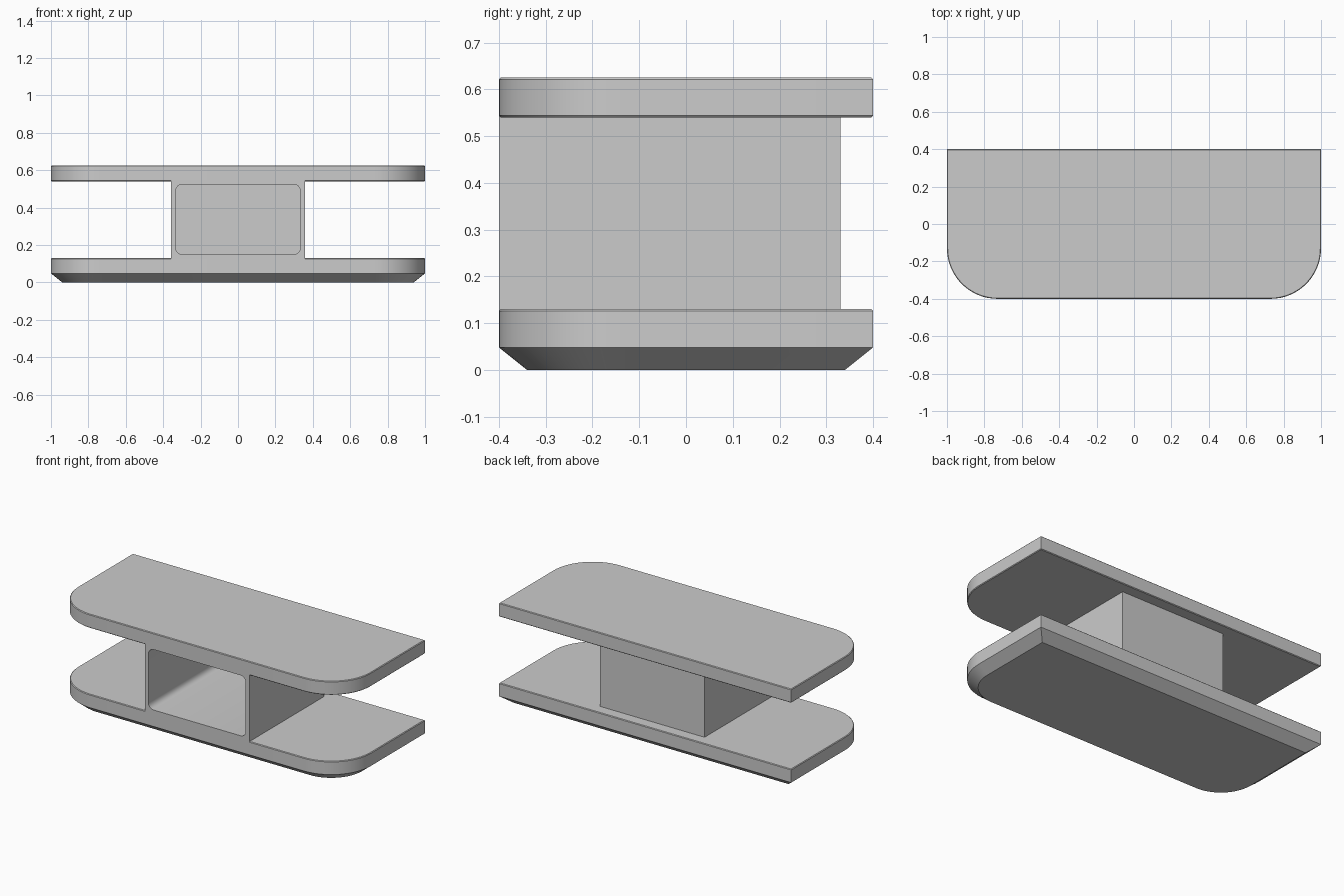
import bpy, bmesh
from math import sin, cos, pi, radians

if "Cube" in bpy.data.objects:
    bpy.data.objects.remove(bpy.data.objects["Cube"])


def outline(hw, hh, radii, seg):
    """Counter-clockwise rectangle outline; one radius per corner (0 = sharp)."""
    pts = []
    corners = [(-1, -1, pi), (1, -1, 1.5 * pi), (1, 1, 0), (-1, 1, 0.5 * pi)]
    for (sx, sy, a0), r in zip(corners, radii):
        for i in range(seg + 1 if r else 1):
            a = a0 + 0.5 * pi * i / seg
            pts.append((sx * (hw - r) + r * cos(a), sy * (hh - r) + r * sin(a)))
    return pts


def loft(name, rings):
    """Skin a stack of equal-length 3D rings and cap both ends."""
    bm = bmesh.new()
    loops = [[bm.verts.new(p) for p in ring] for ring in rings]
    for a, b in zip(loops, loops[1:]):
        for i in range(len(a)):
            j = (i + 1) % len(a)
            bm.faces.new((a[i], a[j], b[j], b[i]))
    bm.faces.new(loops[0][::-1])
    bm.faces.new(loops[-1])
    bmesh.ops.recalc_face_normals(bm, faces=bm.faces)
    mesh = bpy.data.meshes.new(name)
    bm.to_mesh(mesh)
    bm.free()
    obj = bpy.data.objects.new(name, mesh)
    bpy.context.collection.objects.link(obj)
    return obj


def smooth(obj):
    bpy.ops.object.select_all(action='DESELECT')
    obj.select_set(True)
    bpy.context.view_layer.objects.active = obj
    bpy.ops.object.shade_smooth_by_angle(angle=radians(30))


def slab(name, profile):
    """Board with rounded front corners; profile is (inset, z) from the bottom up."""
    rings = []
    for d, z in profile:
        r = 0.27 - d
        rings.append([(x, y, z) for x, y in outline(1 - d, 0.4 - d, (r, r, 0, 0), 16)])
    smooth(loft(name, rings))


B = 0.004  # fine edge bevel

# Base board with chamfered underside, and top board
slab("base_board", [(0.06, 0), (0, 0.048), (0, 0.13 - B), (B, 0.13)])
slab("top_board", [(B, 0.54), (0, 0.54 + B), (0, 0.625 - B), (B, 0.625)])

# Central box, flush with the board fronts
z0, z1 = 0.13 - B, 0.54 + B
box = loft("central_box", [
    [(x, y, z) for x, y in ((-0.358, -0.4), (0.358, -0.4), (0.358, 0.33), (-0.358, 0.33))]
    for z in (z0, z1)])

# Pocket with rounded corners, open at the front and closed at the back
section = outline(0.333, 0.187, (0.035,) * 4, 4)
cutter = loft("pocket_cutter", [[(x, y, 0.337 + z) for x, z in section] for y in (-0.5, 0.305)])
cutter.hide_render = True
cut = box.modifiers.new("pocket", 'BOOLEAN')
cut.operation = 'DIFFERENCE'
cut.solver = 'EXACT'
cut.object = cutter
bpy.context.view_layer.objects.active = box
bpy.ops.object.modifier_apply(modifier=cut.name)
bpy.data.objects.remove(cutter)
smooth(box)
